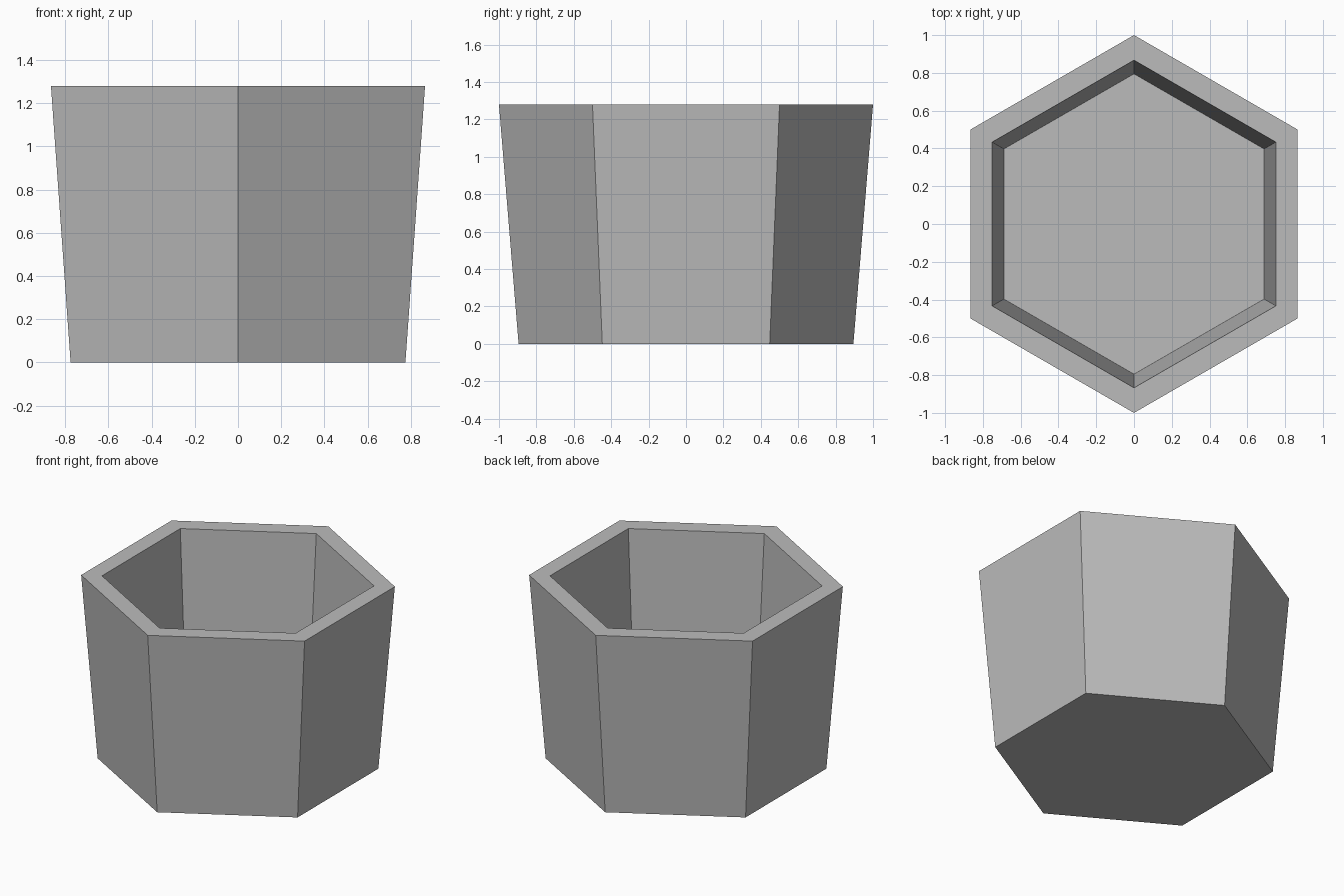
import bpy, bmesh
from math import radians, sin, cos

cube = bpy.data.objects.get("Cube")
if cube:
    bpy.data.objects.remove(cube, do_unlink=True)

SIDES = 6
HEIGHT = 1.28
FLOOR = 0.26

# Material
grey = bpy.data.materials.new("plain grey")
grey.use_nodes = True
colour = (0.5, 0.5, 0.5, 1)
grey.diffuse_color = colour
grey.node_tree.nodes["Principled BSDF"].inputs["Base Color"].default_value = colour

bm = bmesh.new()


def ring(radius, z):
    """Hexagon of vertices with a corner pointing to the front."""
    angles = [radians(30 + 360 / SIDES * i) for i in range(SIDES)]
    return [bm.verts.new((radius * cos(a), radius * sin(a), z)) for a in angles]


# Profile from the base, up the outside, over the rim and down to the inner floor
profile = [(0.895, 0), (1.0, HEIGHT), (0.867, HEIGHT), (0.795, FLOOR)]
rings = [ring(r, z) for r, z in profile]
for low, high in zip(rings, rings[1:]):
    for i in range(SIDES):
        j = (i + 1) % SIDES
        bm.faces.new((low[i], low[j], high[j], high[i]))

# Underside and inner floor
bm.faces.new(rings[0][::-1])
bm.faces.new(rings[-1])
bmesh.ops.recalc_face_normals(bm, faces=bm.faces)

mesh = bpy.data.meshes.new("hexagonal_pot")
bm.to_mesh(mesh)
bm.free()
mesh.materials.append(grey)
pot = bpy.data.objects.new("hexagonal_pot", mesh)
bpy.context.collection.objects.link(pot)
